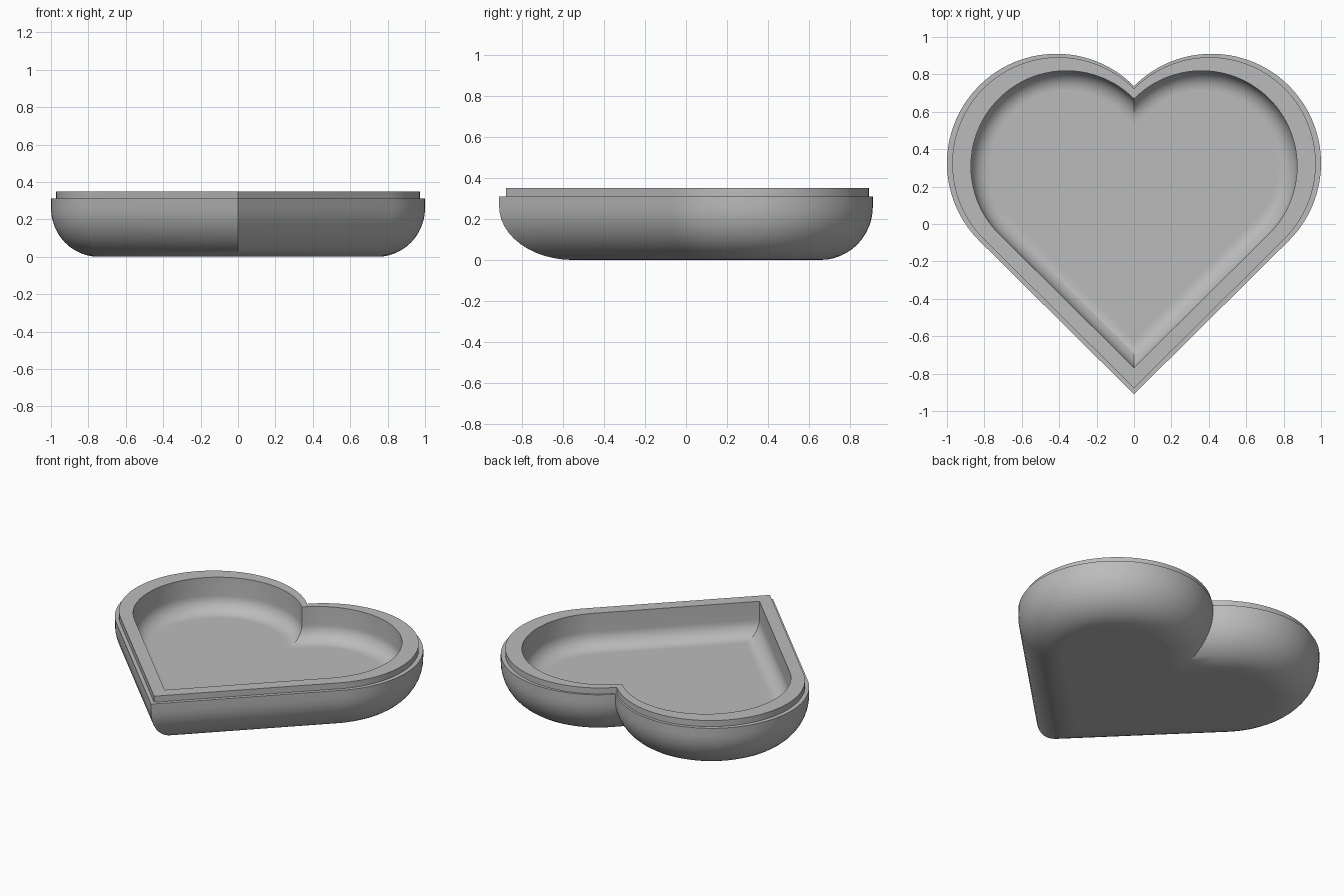
import bpy
import bmesh
import math
from mathutils import Vector

if "Cube" in bpy.data.objects:
    bpy.data.objects.remove(bpy.data.objects["Cube"], do_unlink=True)

# Heart outline: two round lobes with tangent sides meeting at a front tip
CX, CY, R, TIP = 0.415, 0.325, 0.585, -0.91
ARC_STEPS = 56
FILLET_STEPS = 12


def half_heart():
    """Right half from tip to notch as (point, outward normal, mitre) items."""
    reach = math.hypot(CX, CY - TIP)
    slope = math.atan2(CY - TIP, CX) - math.asin(R / reach)
    start = slope - math.pi / 2
    end = math.pi - math.acos(CX / R)
    items = [(Vector((0, TIP)), Vector((0, -1)), 1 / abs(math.sin(start)))]
    for i in range(ARC_STEPS):
        a = start + (end - start) * i / ARC_STEPS
        n = Vector((math.cos(a), math.sin(a)))
        items.append((Vector((CX, CY)) + R * n, n, 1))
    notch = Vector((0, CY + R * math.sin(end)))
    items.append((notch, Vector((0, 1)), 1 / math.sin(end)))
    return items


HALF = half_heart()


def ring(bm, z, scale=1.0, pivot=0.0, inset=0.0):
    """Closed heart loop, scaled about a pivot on the y axis, then inset."""
    centre = Vector((0, pivot))
    pts = [centre + (p - centre) * scale - n * inset * m for p, n, m in HALF]
    pts += [Vector((-p.x, p.y)) for p in reversed(pts[1:-1])]
    return [bm.verts.new((p.x, p.y, z)) for p in pts]


def fillet(bm, z_floor, radius, height, **shape):
    """Heart loops rounding from the floor up into a vertical wall."""
    loops = []
    for i in range(FILLET_STEPS + 1):
        a = math.pi / 2 * i / FILLET_STEPS
        loops.append(ring(bm, z_floor + height * (1 - math.cos(a)),
                          inset=radius * (1 - math.sin(a)), **shape))
    return loops


bm = bmesh.new()
lip = dict(scale=0.972, pivot=0.25)
cavity = dict(scale=0.872, pivot=0.2)

# Rounded outer shell, stepped lip, then the cavity wall down to its floor
loops = fillet(bm, 0.0, 0.255, 0.26)
loops.append(ring(bm, 0.31))
loops += [ring(bm, 0.31, **lip), ring(bm, 0.35, **lip)]
loops.append(ring(bm, 0.35, **cavity))
loops += reversed(fillet(bm, 0.13, 0.1, 0.1, **cavity))

for low, high in zip(loops, loops[1:]):
    for i in range(len(low)):
        j = (i + 1) % len(low)
        bm.faces.new((low[i], low[j], high[j], high[i]))
bm.faces.new(list(reversed(loops[0])))
bm.faces.new(loops[-1])
bmesh.ops.recalc_face_normals(bm, faces=bm.faces)

mesh = bpy.data.meshes.new("heart_tray")
bm.to_mesh(mesh)
bm.free()
tray = bpy.data.objects.new("heart_tray", mesh)
bpy.context.collection.objects.link(tray)

# Plain grey material
grey = bpy.data.materials.new("plain_grey")
grey.use_nodes = True
color = (0.5, 0.5, 0.5, 1)
grey.diffuse_color = color
grey.node_tree.nodes["Principled BSDF"].inputs["Base Color"].default_value = color
mesh.materials.append(grey)

# Smooth rounding with crisp lip, tip and notch; flat floor and underside
bpy.ops.object.select_all(action="DESELECT")
tray.select_set(True)
bpy.context.view_layer.objects.active = tray
bpy.ops.object.shade_smooth_by_angle(angle=math.radians(30))
for face in mesh.polygons:
    if len(face.vertices) > 4:
        face.use_smooth = False
